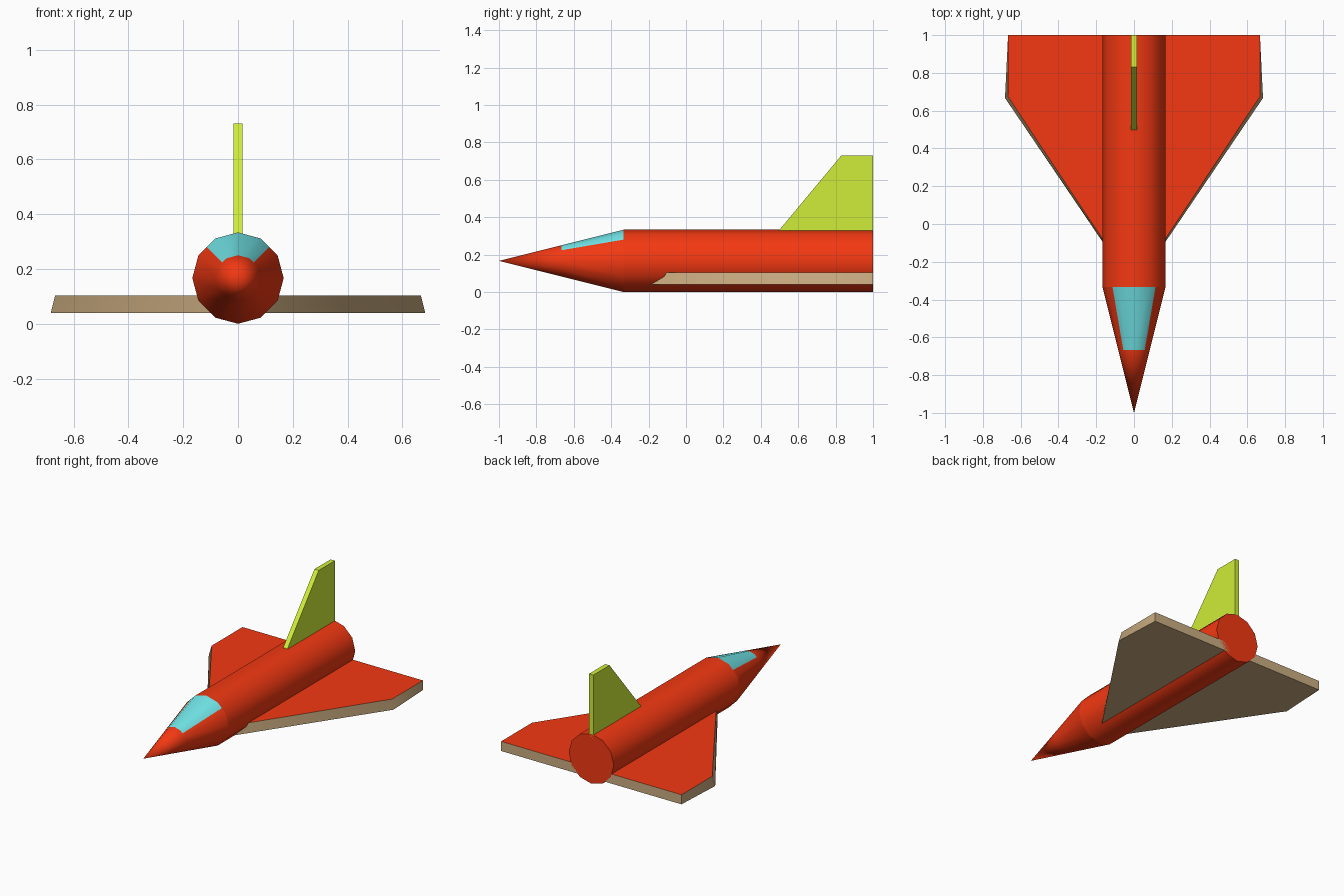
import bpy
from math import cos, sin, radians, pi

if "Cube" in bpy.data.objects:
    bpy.data.objects.remove(bpy.data.objects["Cube"])

R = 1 / 6          # fuselage radius, also its centre height


def material(name, rgb):
    m = bpy.data.materials.new(name)
    m.diffuse_color = (*rgb, 1)
    m.use_nodes = True
    m.node_tree.nodes["Principled BSDF"].inputs["Base Color"].default_value = m.diffuse_color
    return m


RED = material("red_paint", (0.9, 0.04, 0.006))
GLASS = material("canopy_glass", (0.17, 0.79, 0.81))
LIME = material("lime_paint", (0.63, 0.85, 0.04))
TAN = material("tan_paint", (0.60, 0.42, 0.22))


def build(name, verts, faces, mats, slots=None):
    mesh = bpy.data.meshes.new(name)
    mesh.from_pydata(verts, [], faces)
    for m in mats:
        mesh.materials.append(m)
    for i, s in enumerate(slots or []):
        mesh.polygons[i].material_index = s
    obj = bpy.data.objects.new(name, mesh)
    bpy.context.collection.objects.link(obj)
    bpy.ops.object.select_all(action='DESELECT')
    obj.select_set(True)
    bpy.context.view_layer.objects.active = obj
    bpy.ops.object.mode_set(mode='EDIT')
    bpy.ops.mesh.select_all(action='SELECT')
    bpy.ops.mesh.normals_make_consistent(inside=False)
    bpy.ops.object.mode_set(mode='OBJECT')
    bpy.ops.object.shade_smooth_by_angle(angle=radians(50))
    return obj


def ring(y, r, angles):
    """Points on a 12-sided section, including points part way along a side."""
    pts = []
    for a in angles:
        k = cos(pi / 12) / cos(radians(a % 30 - 15))
        pts.append((r * k * cos(radians(a)), y, R + r * k * sin(radians(a))))
    return pts


def strip(n, a, b):
    return [(a + i, a + (i + 1) % n, b + (i + 1) % n, b + i) for i in range(n)]


def prism(name, a, b, mats, slots=None):
    """Closed solid between two outlines: first cap, second cap, then sides."""
    n = len(a)
    faces = [tuple(range(n))[::-1], tuple(range(n, 2 * n))] + strip(n, 0, n)
    return build(name, a + b, faces, mats, slots)


# Fuselage tube with closed ends
twelve = list(range(0, 360, 30))
prism("fuselage", ring(-1 / 3, R, twelve), ring(1, R, twelve), [RED])

# Nose cone, with the canopy as coloured panels on its upper rear half
angles = sorted(twelve + [45, 135])
n = len(angles)
verts = ring(-1 / 3, R, angles) + ring(-2 / 3, R / 2, angles) + [(0, -1, R)]
faces = strip(n, 0, n) + [(n + i, n + (i + 1) % n, 2 * n) for i in range(n)]
slots = [int(45 <= a < 135) for a in angles] + [0] * n
build("nose_and_canopy", verts, faces, [RED, GLASS], slots)


# Delta wing: tan underside and edges, red top
def wing_outline(z, apex_y, tip_x, tip_y):
    return [(0, apex_y, z), (tip_x, tip_y, z), (2 / 3, 1, z),
            (-2 / 3, 1, z), (-tip_x, tip_y, z)]


prism("delta_wing", wing_outline(0.04, -0.34, 0.683, 0.667),
      wing_outline(0.104, -0.33, 0.667, 0.675),
      [TAN, RED], [0, 1] + [0] * 5)

# Tail fin, its root sunk slightly into the fuselage
profile = [(0.475, 0.303), (1, 0.303), (1, 0.73), (0.83, 0.73)]
prism("tail_fin", [(-0.016, y, z) for y, z in profile],
      [(0.016, y, z) for y, z in profile], [LIME])
